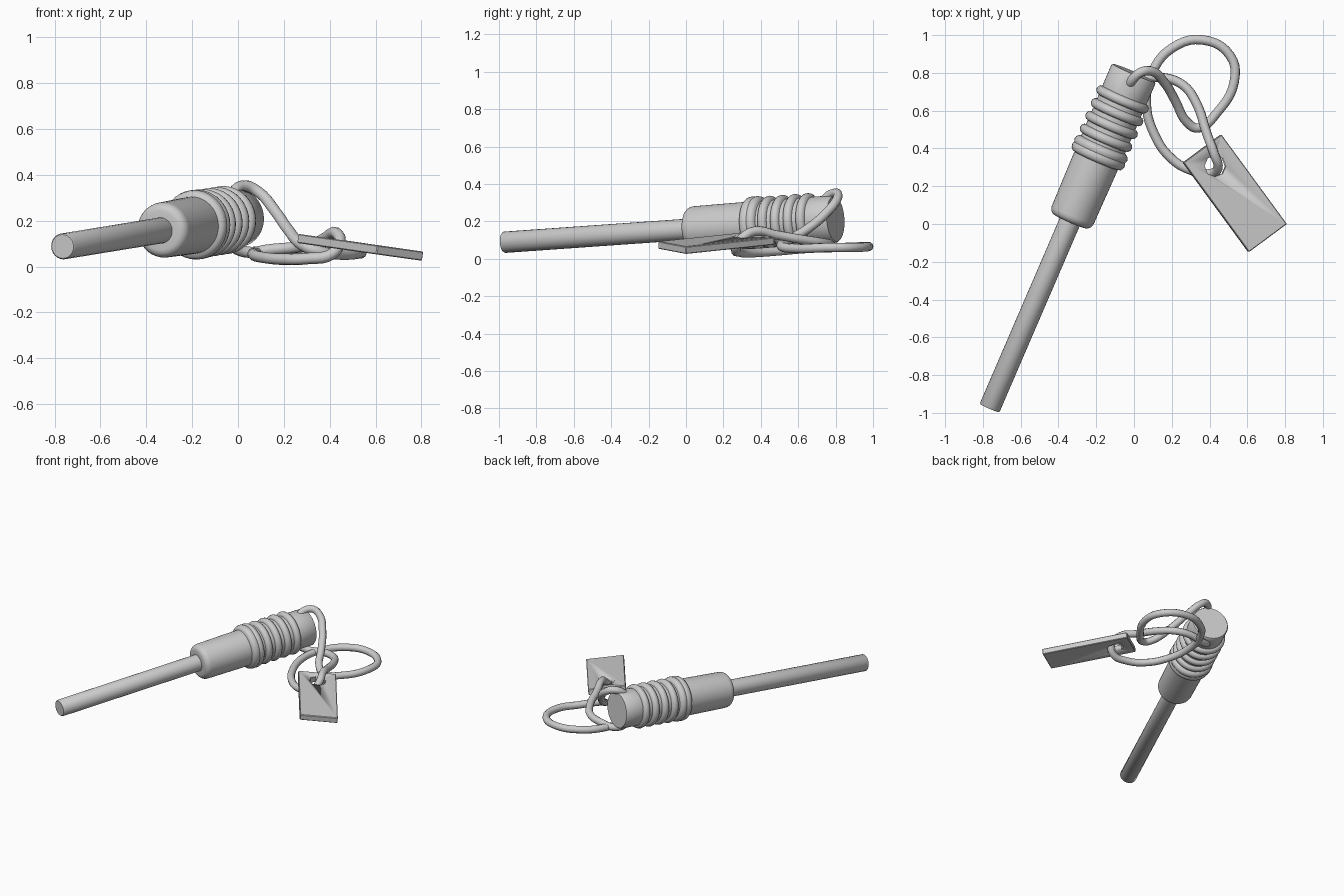
import bpy, bmesh, math
from mathutils import Vector, Matrix

if "Cube" in bpy.data.objects:
    bpy.data.objects.remove(bpy.data.objects["Cube"])

TIP = Vector((-0.765, -0.975, 0.088))
END = Vector((0.0, 0.80, 0.213))
AXIS = (END - TIP).normalized()


def finish(name, bm, angle=40):
    bmesh.ops.recalc_face_normals(bm, faces=bm.faces)
    me = bpy.data.meshes.new(name)
    bm.to_mesh(me)
    bm.free()
    ob = bpy.data.objects.new(name, me)
    bpy.context.collection.objects.link(ob)
    smooth(ob, angle)
    return ob


def smooth(ob, angle=40):
    bpy.ops.object.select_all(action='DESELECT')
    ob.select_set(True)
    bpy.context.view_layer.objects.active = ob
    bpy.ops.object.shade_smooth_by_angle(angle=math.radians(angle))


def lathe(name, profile, sides):
    """Turn (distance from tip, radius) pairs about the tool axis."""
    bm = bmesh.new()
    rings = []
    for s, r in profile:
        rings.append([bm.verts.new((r * math.cos(2 * math.pi * i / sides),
                                    r * math.sin(2 * math.pi * i / sides), s))
                      for i in range(sides)])
    for a, b in zip(rings, rings[1:]):
        for i in range(sides):
            j = (i + 1) % sides
            bm.faces.new((a[i], a[j], b[j], b[i]))
    bm.faces.new(rings[0])
    bm.faces.new(rings[-1])
    rot = AXIS.to_track_quat('Z', 'Y').to_matrix().to_4x4()
    bm.transform(Matrix.Translation(TIP) @ rot)
    return finish(name, bm)


def drill(ob, centre, direction, radius, depth, sides):
    """Cut a straight hole and remove the cutter."""
    bm = bmesh.new()
    bmesh.ops.create_cone(bm, cap_ends=True, segments=sides, radius1=radius,
                          radius2=radius, depth=depth)
    rot = direction.to_track_quat('Z', 'Y').to_matrix().to_4x4()
    bm.transform(Matrix.Translation(centre) @ rot)
    cutter = finish("hole_cutter", bm)
    cutter.hide_render = True
    mod = ob.modifiers.new("hole", 'BOOLEAN')
    mod.operation = 'DIFFERENCE'
    mod.solver = 'EXACT'
    mod.object = cutter
    bpy.ops.object.select_all(action='DESELECT')
    ob.select_set(True)
    bpy.context.view_layer.objects.active = ob
    bpy.ops.object.modifier_apply(modifier=mod.name)
    bpy.data.objects.remove(cutter, do_unlink=True)


# Striking rod
lathe("rod", [(0, 0.052), (0.006, 0.057), (1.15, 0.057)], 24)

# Handle: rounded nose, collar, ribs and plain cap
profile = [(1.078, 0.05), (1.078, 0.085)]
for k in range(1, 6):
    a = k / 5 * math.pi / 2
    profile.append((1.078 + 0.04 * (1 - math.cos(a)), 0.085 + 0.036 * math.sin(a)))
profile += [(1.43, 0.125), (1.435, 0.14), (1.445, 0.148), (1.465, 0.152),
            (1.478, 0.146), (1.492, 0.152), (1.508, 0.148), (1.518, 0.138), (1.522, 0.126)]
for k in range(4):
    c = 1.562 + 0.074 * k
    for m in range(7):
        a = math.pi * m / 6
        profile.append((c - 0.025 * math.cos(a), 0.126 + 0.023 * math.sin(a)))
profile += [(1.82, 0.127), (1.928, 0.127), (1.936, 0.121)]
handle = lathe("handle", profile, 40)

# Cord hole through the cap
hole = TIP + AXIS * 1.862
drill(handle, hole, Vector((0, 0, 1)), 0.036, 0.5, 16)

# Tag: flat plate given by three top corners, with an eight-sided hole
A, B, D = Vector((0.463, 0.474, 0.115)), Vector((0.81, 0.0, 0.065)), Vector((0.262, 0.325, 0.143))
normal = (B - A).cross(A - D).normalized()
if normal.z < 0:
    normal.negate()
bm = bmesh.new()
corners = [A, B, B + D - A, D]
top = [bm.verts.new(p) for p in corners]
low = [bm.verts.new(p - normal * 0.04) for p in corners]
bm.faces.new(top)
bm.faces.new(low)
for i in range(4):
    j = (i + 1) % 4
    bm.faces.new((top[i], top[j], low[j], low[i]))
bmesh.ops.bevel(bm, geom=bm.edges[:], offset=0.004, segments=1, affect='EDGES')
tag = finish("tag", bm, 30)
drill(tag, (A + D) / 2 + (B - A).normalized() * 0.115, normal, 0.057, 0.2, 8)

# Cord: one closed loop threaded through the cap and the tag
path = [(-0.03, 0.735, 0.21), (-0.025, 0.74, 0.31), (0.03, 0.80, 0.352), (0.09, 0.81, 0.325),
        (0.16, 0.75, 0.245), (0.22, 0.65, 0.16), (0.28, 0.54, 0.095), (0.34, 0.508, 0.07),
        (0.44, 0.59, 0.055), (0.53, 0.75, 0.06), (0.51, 0.89, 0.06), (0.36, 0.975, 0.065),
        (0.20, 0.93, 0.065), (0.10, 0.81, 0.06), (0.065, 0.65, 0.055), (0.11, 0.47, 0.04),
        (0.20, 0.345, 0.032), (0.30, 0.285, 0.035), (0.41, 0.268, 0.055), (0.445, 0.30, 0.11),
        (0.425, 0.37, 0.148), (0.385, 0.48, 0.128), (0.33, 0.64, 0.10), (0.26, 0.735, 0.085),
        (0.15, 0.775, 0.075), (0.03, 0.765, 0.065), (-0.026, 0.737, 0.10)]
cu = bpy.data.curves.new("cord", 'CURVE')
cu.dimensions = '3D'
cu.bevel_depth = 0.025
cu.bevel_resolution = 3
cu.resolution_u = 5
sp = cu.splines.new('BEZIER')
sp.bezier_points.add(len(path) - 1)
for bp, p in zip(sp.bezier_points, path):
    bp.co = p
    bp.handle_left_type = bp.handle_right_type = 'AUTO'
sp.use_cyclic_u = True
cord = bpy.data.objects.new("cord", cu)
bpy.context.collection.objects.link(cord)
bpy.ops.object.select_all(action='DESELECT')
cord.select_set(True)
bpy.context.view_layer.objects.active = cord
bpy.ops.object.convert(target='MESH')
smooth(bpy.context.view_layer.objects.active, 60)
